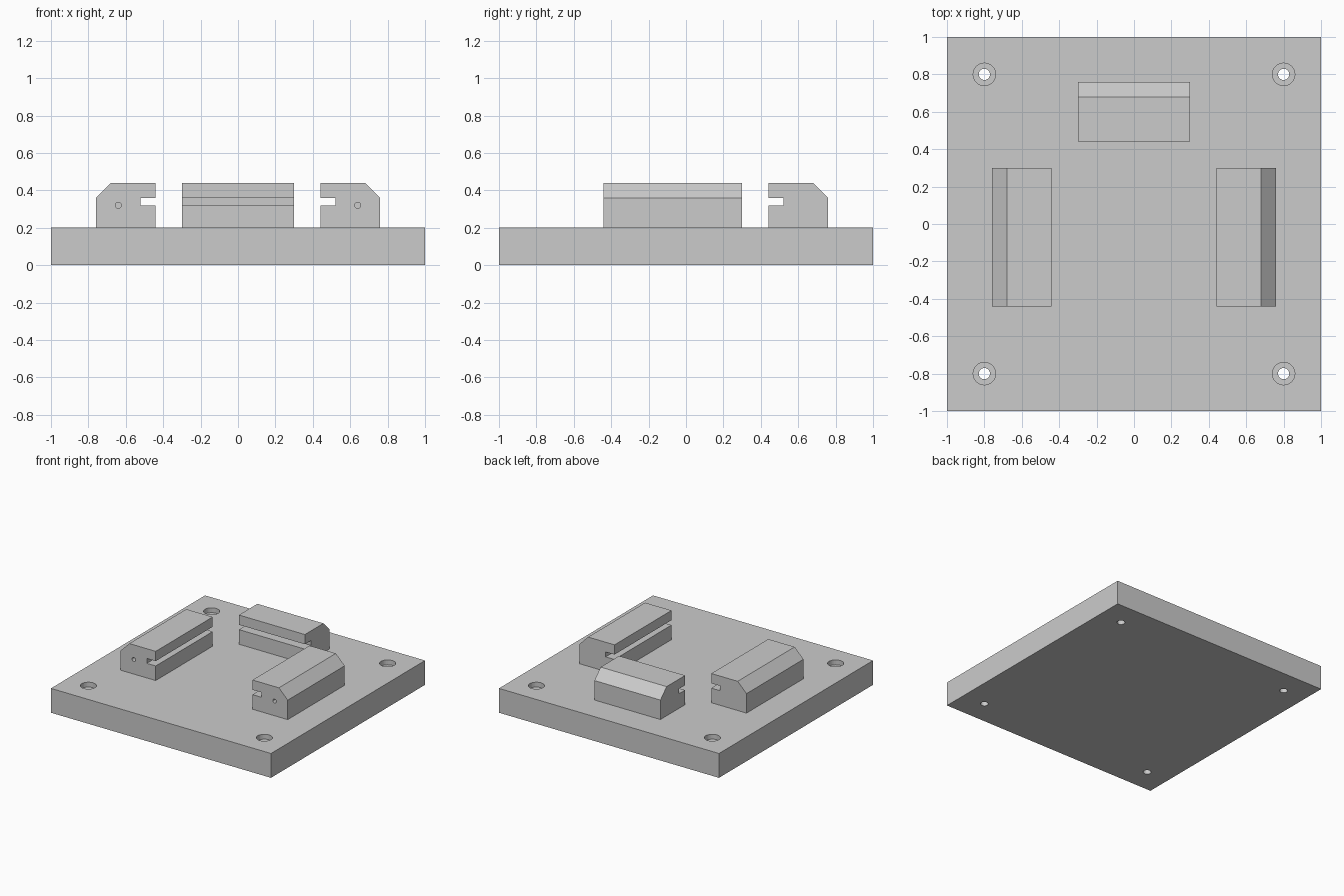
import bpy, bmesh
from math import pi
from mathutils import Matrix

if "Cube" in bpy.data.objects:
    bpy.data.objects.remove(bpy.data.objects["Cube"])


def new_object(name, bm):
    bmesh.ops.recalc_face_normals(bm, faces=bm.faces)
    mesh = bpy.data.meshes.new(name)
    bm.to_mesh(mesh)
    bm.free()
    obj = bpy.data.objects.new(name, mesh)
    bpy.context.collection.objects.link(obj)
    return obj


def drill(obj, radius, depth, matrix):
    """Cut a round hole centred on the given matrix, then drop the cutter."""
    bm = bmesh.new()
    bmesh.ops.create_cone(bm, cap_ends=True, segments=32, radius1=radius,
                          radius2=radius, depth=depth, matrix=matrix)
    cutter = new_object("hole_cutter", bm)
    cutter.hide_render = True
    mod = obj.modifiers.new("hole", 'BOOLEAN')
    mod.operation = 'DIFFERENCE'
    mod.solver = 'EXACT'
    mod.object = cutter
    bpy.context.view_layer.objects.active = obj
    bpy.ops.object.modifier_apply(modifier=mod.name)
    bpy.data.objects.remove(cutter, do_unlink=True)


# Clamp cross-section: distance from the centre, height
PROFILE = [(0.44, 0.2), (0.76, 0.2), (0.76, 0.36), (0.68, 0.44),
           (0.44, 0.44), (0.44, 0.36), (0.52, 0.36), (0.52, 0.32), (0.44, 0.32)]


def clamp(name, start, end, place):
    """Extrude the slotted profile; place maps (distance, along, z) to x, y, z."""
    bm = bmesh.new()
    face = bm.faces.new([bm.verts.new(place(d, start, z)) for d, z in PROFILE])
    ext = bmesh.ops.extrude_face_region(bm, geom=[face])
    shift = [b - a for a, b in zip(place(0, start, 0), place(0, end, 0))]
    verts = [v for v in ext["geom"] if isinstance(v, bmesh.types.BMVert)]
    bmesh.ops.translate(bm, verts=verts, vec=shift)
    return new_object(name, bm)


# Base plate with counterbored corner holes
bm = bmesh.new()
bmesh.ops.create_cube(bm, size=1, matrix=Matrix.Translation((0, 0, 0.1))
                      @ Matrix.Diagonal((2, 2, 0.2, 1)))
plate = new_object("base_plate", bm)
for x in (-0.8, 0.8):
    for y in (-0.8, 0.8):
        drill(plate, 0.06, 0.08, Matrix.Translation((x, y, 0.2)))
        drill(plate, 0.03, 0.6, Matrix.Translation((x, y, 0.1)))

# Side clamps with a small blind hole in the front end
for name, s in (("left_clamp", -1), ("right_clamp", 1)):
    side = clamp(name, -0.44, 0.3, lambda d, a, z, s=s: (s * d, a, z))
    drill(side, 0.016, 0.1, Matrix.Translation((s * 0.64, -0.44, 0.32))
          @ Matrix.Rotation(pi / 2, 4, 'X'))

# Back clamp
clamp("back_clamp", -0.3, 0.3, lambda d, a, z: (a, d, z))
